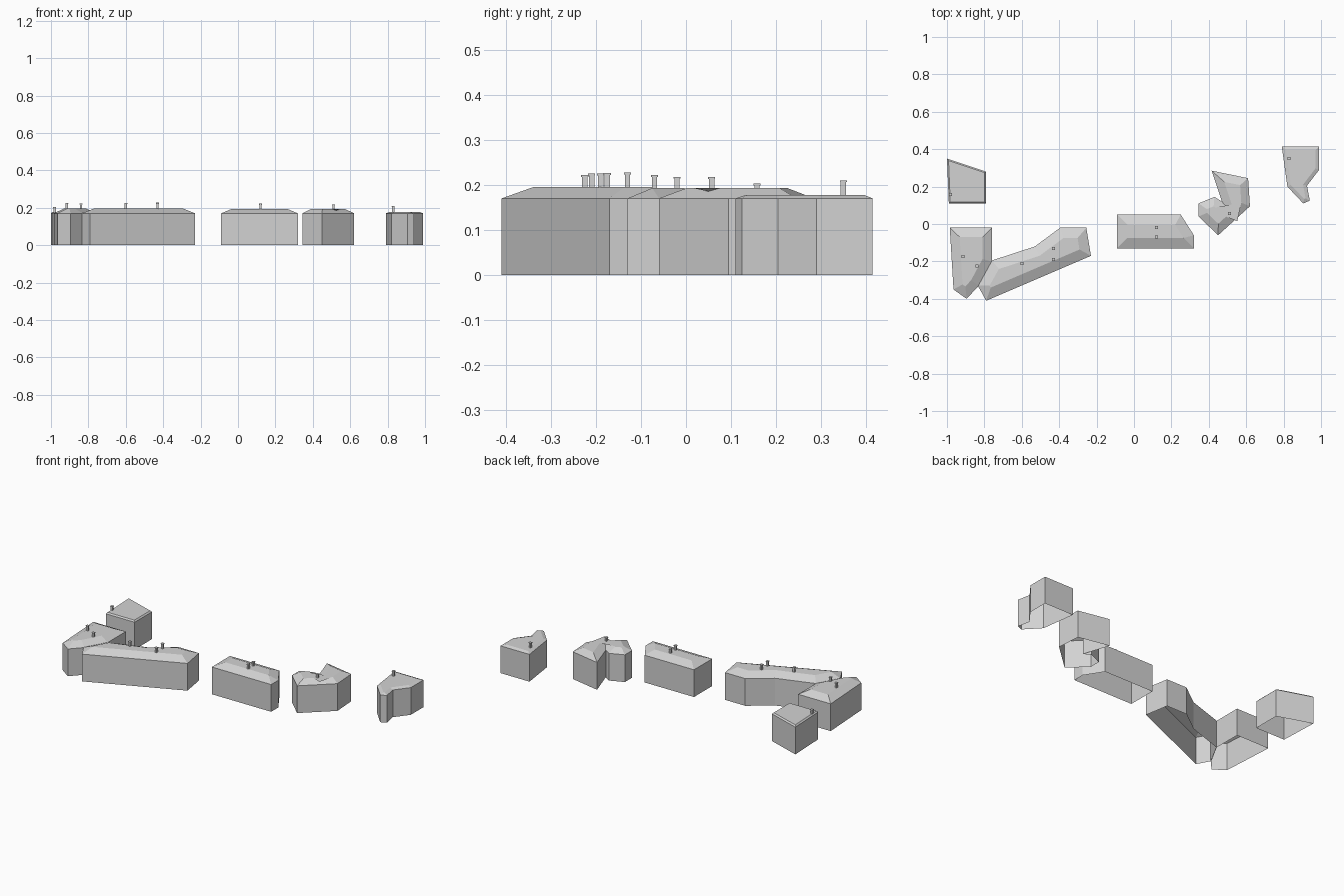
import bpy, bmesh
from mathutils import Vector

old = bpy.data.objects.get("Cube")
if old:
    bpy.data.objects.remove(old, do_unlink=True)

grey = bpy.data.materials.new("light_grey")
grey.use_nodes = True
colour = (0.65, 0.65, 0.65, 1)
grey.diffuse_color = colour
grey.node_tree.nodes["Principled BSDF"].inputs["Base Color"].default_value = colour

EAVES = 0.17


def inset(points, d):
    """Offset a counter-clockwise outline inwards by d."""
    result = []
    for i, p in enumerate(points):
        a = (p - points[i - 1]).normalized()
        b = (points[(i + 1) % len(points)] - p).normalized()
        na, nb = Vector((-a.y, a.x)), Vector((-b.y, b.x))
        result.append(p + (na + nb) * d / (1 + na.dot(nb)))
    return result


def finish(name, bm):
    mesh = bpy.data.meshes.new(name)
    bm.to_mesh(mesh)
    bm.free()
    mesh.materials.append(grey)
    obj = bpy.data.objects.new(name, mesh)
    bpy.context.collection.objects.link(obj)


def loft(bm, rings):
    """Skin rings of (outline, height) and cap the last one."""
    loops = [[bm.verts.new((p.x, p.y, z)) for p in pts] for pts, z in rings]
    for low, high in zip(loops, loops[1:]):
        for i in range(len(low)):
            j = (i + 1) % len(low)
            bm.faces.new((low[i], low[j], high[j], high[i]))
    bm.faces.new(loops[-1])


def house(name, outline, slope, top):
    """Walls open at the ground, under a flat-topped hipped roof."""
    pts = [Vector(p) for p in outline]
    bm = bmesh.new()
    loft(bm, [(pts, 0), (pts, EAVES), (inset(pts, slope), top)])
    finish(name, bm)


def chimney(name, x, y, top):
    """Square stack with a slightly wider rim."""
    def square(r):
        return [Vector((x + sx * r, y + sy * r))
                for sx, sy in ((-1, -1), (1, -1), (1, 1), (-1, 1))]
    bm = bmesh.new()
    loft(bm, [(square(0.006), EAVES), (square(0.006), top - 0.004),
              (square(0.008), top - 0.004), (square(0.008), top)])
    finish(name, bm)


# Six houses, outlines counter-clockwise
house("back_corner_house",
      [(-0.99, 0.11), (-0.79, 0.11), (-0.79, 0.28), (-1.0, 0.35)], 0.008, 0.178)
house("side_house",
      [(-0.985, -0.02), (-0.965, -0.35), (-0.895, -0.40), (-0.83, -0.33),
       (-0.76, -0.20), (-0.76, -0.02)], 0.05, 0.195)
house("long_house",
      [(-0.79, -0.41), (-0.23, -0.17), (-0.255, -0.02), (-0.395, -0.02),
       (-0.53, -0.12), (-0.76, -0.195), (-0.835, -0.33)], 0.055, 0.195)
house("middle_house",
      [(-0.09, -0.13), (0.32, -0.13), (0.32, -0.06), (0.25, 0.05),
       (-0.09, 0.05)], 0.055, 0.193)
house("bent_house",
      [(0.45, -0.06), (0.62, 0.095), (0.61, 0.245), (0.415, 0.285),
       (0.47, 0.12), (0.43, 0.145), (0.345, 0.11), (0.345, 0.04)], 0.045, 0.193)
house("end_house",
      [(0.905, 0.11), (0.94, 0.125), (0.925, 0.205), (0.99, 0.29),
       (0.99, 0.415), (0.79, 0.415), (0.82, 0.20)], 0.02, 0.178)

# Chimneys
for name, x, y, top in (
        ("back_corner_chimney", -0.98, 0.158, 0.203),
        ("side_chimney_left", -0.84, -0.225, 0.222),
        ("side_chimney_right", -0.915, -0.175, 0.226),
        ("long_chimney_back", -0.43, -0.13, 0.227),
        ("long_chimney_front", -0.43, -0.19, 0.225),
        ("long_chimney_side", -0.60, -0.21, 0.225),
        ("middle_chimney_back", 0.12, -0.02, 0.218),
        ("middle_chimney_front", 0.12, -0.07, 0.222),
        ("bent_chimney", 0.51, 0.057, 0.217),
        ("end_chimney", 0.83, 0.35, 0.21)):
    chimney(name, x, y, top)
